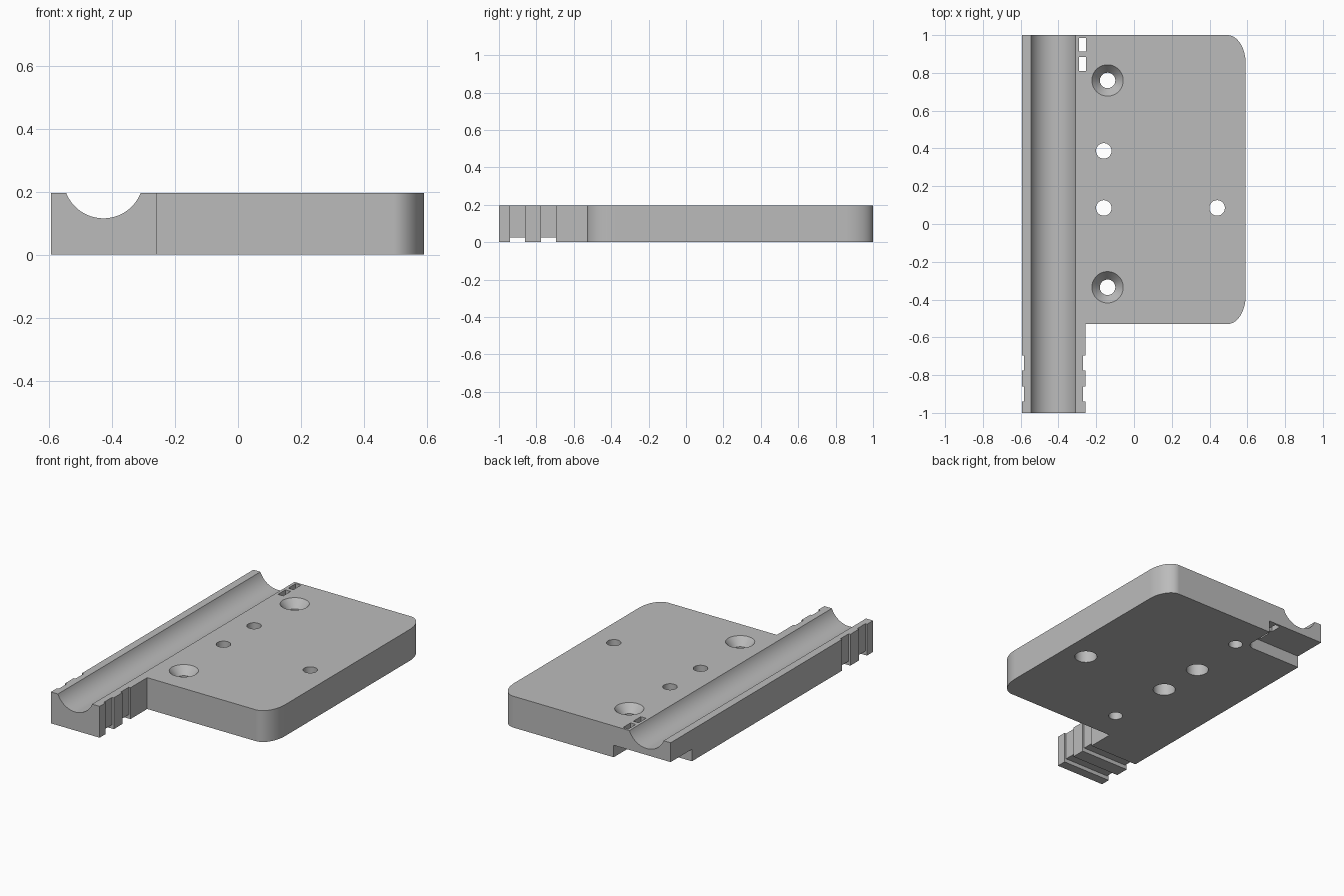
import bpy
import bmesh
from math import cos, sin, pi, radians

if "Cube" in bpy.data.objects:
    bpy.data.objects.remove(bpy.data.objects["Cube"], do_unlink=True)

grey = bpy.data.materials.new("plain grey")
grey.use_nodes = True
grey.diffuse_color = (0.5, 0.5, 0.5, 1)
grey.node_tree.nodes["Principled BSDF"].inputs["Base Color"].default_value = (0.5, 0.5, 0.5, 1)

HEIGHT = 0.196
LEFT, RIGHT, ARM = -0.594, 0.591, -0.257   # side edges, inner edge of the arm
PLATE_FRONT = -0.53
OUT = 0.1                                  # cutter overshoot


def finish(name, bm):
    bmesh.ops.recalc_face_normals(bm, faces=bm.faces)
    mesh = bpy.data.meshes.new(name)
    bm.to_mesh(mesh)
    bm.free()
    mesh.materials.append(grey)
    obj = bpy.data.objects.new(name, mesh)
    bpy.context.collection.objects.link(obj)
    return obj


def prism(name, outline, z0, z1):
    """Upright solid with the given plan outline."""
    bm = bmesh.new()
    face = bm.faces.new([bm.verts.new((x, y, z0)) for x, y in outline])
    side = bmesh.ops.extrude_face_region(bm, geom=[face])
    verts = [v for v in side["geom"] if isinstance(v, bmesh.types.BMVert)]
    bmesh.ops.translate(bm, verts=verts, vec=(0, 0, z1 - z0))
    return finish(name, bm)


def box(name, x0, x1, y0, y1, z0, z1):
    return prism(name, [(x0, y0), (x1, y0), (x1, y1), (x0, y1)], z0, z1)


def cone(name, x, y, z0, z1, r0, r1):
    bm = bmesh.new()
    bmesh.ops.create_cone(bm, cap_ends=True, segments=48, radius1=r0, radius2=r1, depth=z1 - z0)
    bmesh.ops.translate(bm, verts=bm.verts, vec=(x, y, (z0 + z1) / 2))
    return finish(name, bm)


def arc(cx, cy, rx, ry, start, end, steps=16):
    angles = [radians(start + (end - start) * i / steps) for i in range(steps + 1)]
    return [(cx + rx * cos(a), cy + ry * sin(a)) for a in angles]


# Plate with two rounded corners and the long arm
RX, RY = 0.097, 0.15
outline = [(LEFT, -1), (ARM, -1), (ARM, PLATE_FRONT)]
outline += arc(RIGHT - RX, PLATE_FRONT + RY, RX, RY, -90, 0)
outline += arc(RIGHT - RX, 1 - RY, RX, RY, 0, 90)
outline += [(LEFT, 1)]
body = prism("mounting_plate", outline, 0, HEIGHT)


def cut(cutter):
    cutter.hide_render = True
    mod = body.modifiers.new("cut", "BOOLEAN")
    mod.operation = "DIFFERENCE"
    mod.solver = "EXACT"
    mod.object = cutter
    bpy.context.view_layer.objects.active = body
    bpy.ops.object.modifier_apply(modifier=mod.name)
    bpy.data.objects.remove(cutter, do_unlink=True)


# Round channel along the arm
bm = bmesh.new()
bmesh.ops.create_cone(bm, cap_ends=True, segments=96, radius1=0.127, radius2=0.127, depth=2.4)
for v in bm.verts:
    x, y, z = v.co
    v.co = (x - 0.427, z, y + 0.2425)
cut(finish("channel_cutter", bm))

# Strap grooves around the sides and underside of the arm
for y0 in (-0.94, -0.775):
    y1 = y0 + 0.08
    cut(box("groove_left", LEFT - OUT, LEFT + 0.012, y0, y1, -OUT, HEIGHT + OUT))
    cut(box("groove_right", ARM - 0.012, ARM + OUT, y0, y1, -OUT, HEIGHT + OUT))
    cut(box("groove_bottom", LEFT - OUT, ARM + OUT, y0, y1, -OUT, 0.025))

# Underside pocket at the back end, with one rounded inner corner
R = 0.05
pocket = [(LEFT - OUT, 1 + OUT), (LEFT - OUT, 0.79)]
pocket += arc(-0.2 - R, 0.79 + R, R, R, -90, 0) + [(-0.2, 1 + OUT)]
cut(prism("pocket_cutter", pocket, -OUT, 0.075))

# Strap slots leading down into the pocket
for y0 in (0.81, 0.912):
    cut(box("slot_cutter", -0.291, -0.255, y0, y0 + 0.074, 0.03, HEIGHT + OUT))

# Countersunk screw holes
for y in (0.76, -0.335):
    cut(cone("screw_hole", -0.14, y, -OUT, HEIGHT + OUT, 0.041, 0.041))
    cut(cone("countersink", -0.14, y, HEIGHT - 0.05, HEIGHT + 0.05, 0.041, 0.125))

# Through holes with a wider bore from below
for x, y in ((-0.16, 0.387), (-0.16, 0.085), (0.44, 0.085)):
    cut(cone("through_hole", x, y, -OUT, HEIGHT + OUT, 0.041, 0.041))
    cut(cone("counterbore", x, y, -OUT, 0.1, 0.065, 0.065))

# Smooth curves, crisp edges
bpy.ops.object.select_all(action="DESELECT")
body.select_set(True)
bpy.context.view_layer.objects.active = body
bpy.ops.object.shade_smooth_by_angle(angle=radians(30))
weighted = body.modifiers.new("weighted_normals", "WEIGHTED_NORMAL")
weighted.keep_sharp = True
